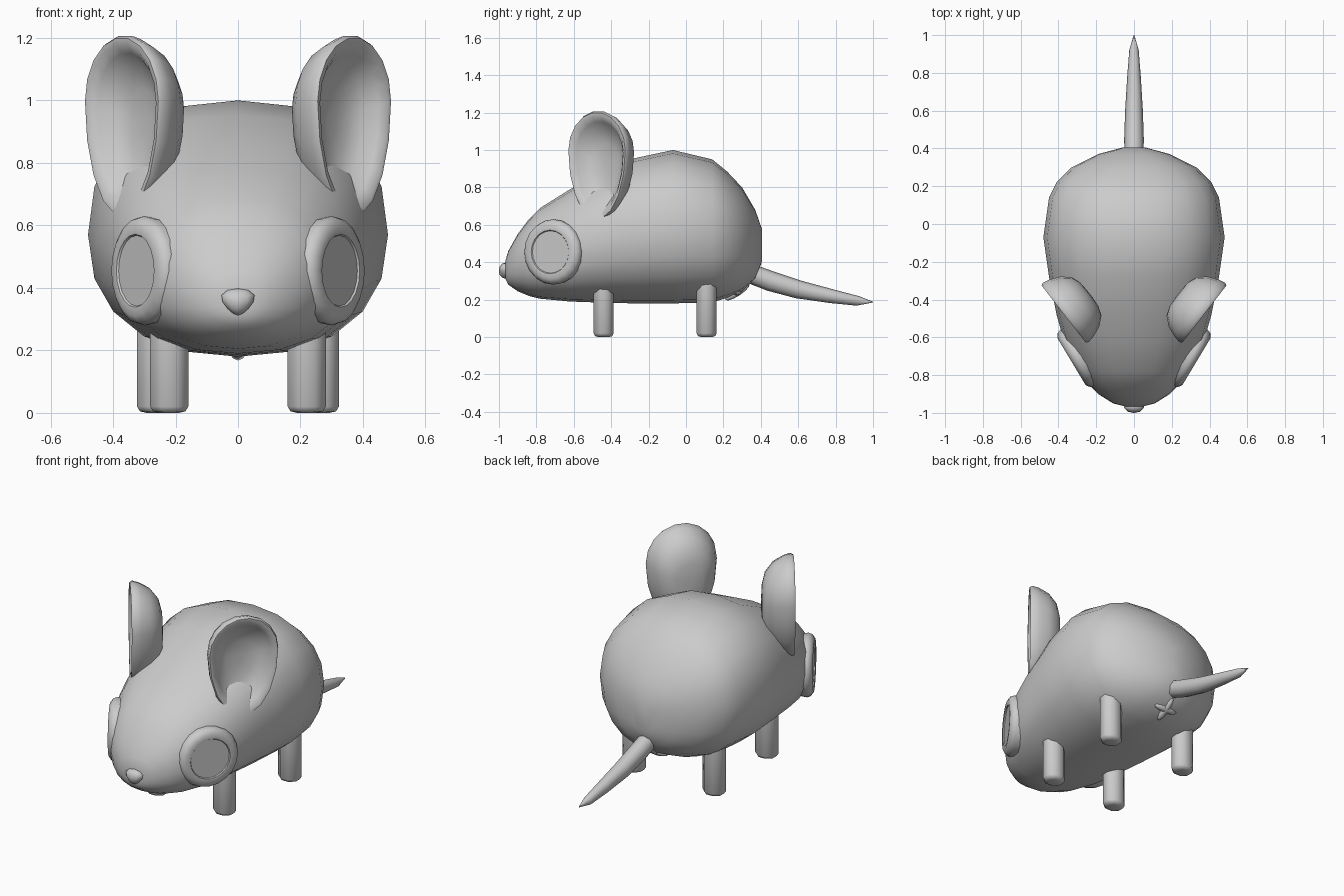
import bpy, bmesh, math
from mathutils import Vector, Matrix

cube = bpy.data.objects.get("Cube")
if cube:
    bpy.data.objects.remove(cube)

grey = bpy.data.materials.new("plain_grey")
grey.use_nodes = True
GREY = (0.6, 0.6, 0.6, 1)
grey.diffuse_color = GREY
grey.node_tree.nodes["Principled BSDF"].inputs["Base Color"].default_value = GREY


def finish(name, bm, angle=60):
    """Turn a bmesh into a smooth shaded object."""
    bmesh.ops.recalc_face_normals(bm, faces=bm.faces)
    mesh = bpy.data.meshes.new(name)
    bm.to_mesh(mesh)
    bm.free()
    mesh.materials.append(grey)
    obj = bpy.data.objects.new(name, mesh)
    bpy.context.collection.objects.link(obj)
    bpy.ops.object.select_all(action='DESELECT')
    obj.select_set(True)
    bpy.context.view_layer.objects.active = obj
    bpy.ops.object.shade_smooth_by_angle(angle=math.radians(angle))
    return obj


def loft(name, rings, angle=60):
    """Skin a list of equal rings and cap both ends."""
    bm = bmesh.new()
    loops = [[bm.verts.new(p) for p in ring] for ring in rings]
    n = len(loops[0])
    for a, b in zip(loops, loops[1:]):
        for i in range(n):
            j = (i + 1) % n
            bm.faces.new((a[i], a[j], b[j], b[i]))
    bm.faces.new(loops[0])
    bm.faces.new(loops[-1])
    return finish(name, bm, angle)


def power(v, e):
    return math.copysign(abs(v) ** e, v)


def turn(n, offset=0):
    return [2 * math.pi * (i + offset) / n for i in range(n)]


def facing(origin, n):
    """Frame whose local x is level, y is up and z points along n."""
    z = Vector(n).normalized()
    y = Vector((0, 0, 1))
    x = y.cross(z)
    m = Matrix((x, y, z)).transposed().to_4x4()
    return Matrix.Translation(origin) @ m


# Body: y, half width, bottom, widest height, top
sections = [
    (-.965, .05, .31, .36, .41), (-.95, .11, .28, .37, .46),
    (-.9, .19, .245, .39, .55), (-.84, .25, .22, .41, .63),
    (-.78, .29, .205, .43, .69), (-.62, .37, .19, .47, .79),
    (-.48, .41, .185, .51, .86), (-.28, .45, .18, .55, .955),
    (-.07, .48, .18, .57, 1.0), (.14, .45, .185, .57, .95),
    (.22, .41, .21, .56, .885), (.3, .33, .245, .54, .80),
    (.37, .19, .31, .51, .68), (.405, .06, .4, .49, .58)]


def body_ring(y, w, low, mid, top):
    ring = []
    for a in turn(20):
        s = power(math.sin(a), .87)
        height = (top - mid) if s > 0 else (mid - low)
        ring.append((w * power(math.cos(a), .87), y, mid + height * s))
    return ring


loft("body", [body_ring(*s) for s in sections])

# Nose: small ball pinched to a point at the bottom
bm = bmesh.new()
bmesh.ops.create_uvsphere(bm, u_segments=10, v_segments=6, radius=1)
for v in bm.verts:
    x, y, z = v.co
    v.co = (x * .052 * (1 + .45 * z), -.965 + y * .036, .355 + z * .043)
finish("nose", bm)

# Tail: y, z, radius
tail = [(.33, .345, .05), (.45, .3, .052), (.6, .255, .047),
        (.78, .218, .036), (.92, .193, .025), (1.0, .187, .002)]
loft("tail", [[(r * math.cos(a), y + .3 * r * math.sin(a), z + r * math.sin(a))
               for a in turn(8)] for y, z, r in tail])

# Small cross under the tail
for name, along in (("rear_mark_across", Vector((1, 0, 0))),
                    ("rear_mark_long", Vector((0, .83, .55)))):
    bm = bmesh.new()
    bmesh.ops.create_uvsphere(bm, u_segments=8, v_segments=6, radius=1)
    rot = Vector((0, 0, 1)).rotation_difference(along).to_matrix().to_4x4()
    place = Matrix.Translation((0, .275, .242)) @ rot @ Matrix.Diagonal((.022, .022, .078, 1))
    bmesh.ops.transform(bm, matrix=place, verts=bm.verts)
    finish(name, bm)


def leg(name, x, y):
    steps = [(.3, 1), (.02, 1), (.005, .85), (0, .5)]
    loft(name, [[(x + .066 * s * math.cos(a), y + .058 * s * math.sin(a), z)
                 for a in turn(8, .5)] for z, s in steps], 50)


def eye(name, side):
    # Round disc with a raised rim and a flat inner face
    frame = facing((side * .3, -.71, .455), (side * .857, -.514, 0))
    profile = [(.165, -.06), (.175, 0), (.168, .02), (.145, .036),
               (.117, .034), (.113, .028), (.05, .028)]
    loft(name, [[frame @ Vector((r * math.cos(a), r * math.sin(a), d))
                 for a in turn(20)] for r, d in profile], 50)


def ear(name, side):
    # Deep cupped shell: domed back, rounded rim and hollow front
    frame = facing((side * .37, -.475, 1.0), (side * .79, -.61, 0))
    profile = [(.12, -.172), (.4, -.168), (.65, -.15), (.85, -.105),
               (.96, -.05), (1, -.012), (.97, .003), (.9, .002),
               (.8, -.02), (.66, -.06), (.4, -.085), (.12, -.09)]
    rings = []
    for s, d in profile:
        ring = []
        for a in turn(18):
            up = math.sin(a)
            z = up * (.21 if up > 0 else .38)
            ring.append(frame @ Vector((.198 * s * math.cos(a), z * s - .08 * (1 - s), d)))
        rings.append(ring)
    loft(name, rings)


for side, word in ((1, "left"), (-1, "right")):
    leg("front_leg_" + word, side * .22, -.44)
    leg("back_leg_" + word, side * .262, .11)
    eye("eye_" + word, side)
    ear("ear_" + word, side)
